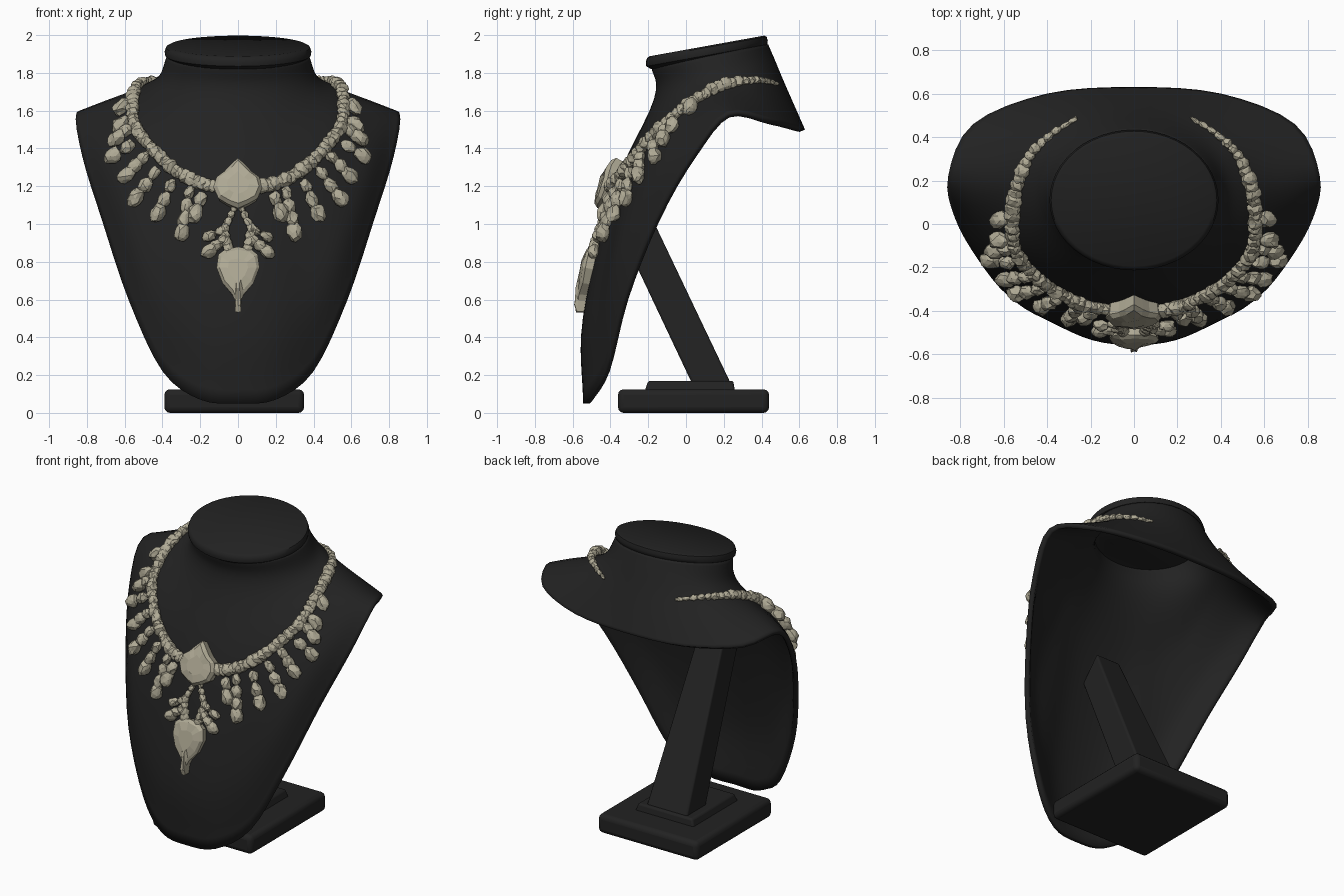
import bpy, bmesh, random
from math import sin, cos, pi, atan2
from mathutils import Vector, Matrix
from mathutils.bvhtree import BVHTree

random.seed(4)
cube = bpy.data.objects.get("Cube")
if cube:
    bpy.data.objects.remove(cube)


def material(name, colour, rough):
    m = bpy.data.materials.new(name)
    m.use_nodes = True
    m.diffuse_color = (*colour, 1)
    node = m.node_tree.nodes["Principled BSDF"]
    node.inputs["Base Color"].default_value = (*colour, 1)
    node.inputs["Roughness"].default_value = rough
    return m


BLACK = material("black velvet", (0.016, 0.016, 0.016), 0.9)
STONE = material("pale stone", (0.43, 0.40, 0.30), 0.7)


def finish(bm, name, mat, smooth=False):
    me = bpy.data.meshes.new(name)
    bm.to_mesh(me)
    bm.free()
    ob = bpy.data.objects.new(name, me)
    bpy.context.collection.objects.link(ob)
    me.materials.append(mat)
    if smooth:
        bpy.context.view_layer.objects.active = ob
        ob.select_set(True)
        bpy.ops.object.shade_smooth_by_angle(angle=0.7)
        ob.select_set(False)
    return ob


def spline(keys, steps, mirrored=False):
    """Smooth curve through the keys; mirrored ends cross x = 0 squarely."""
    p = [Vector(k) for k in keys]
    flip = Vector((-1, 1, 1))
    first = p[1] * flip if mirrored else 2 * p[0] - p[1]
    last = p[-2] * flip if mirrored else 2 * p[-1] - p[-2]
    p = [first] + p + [last]
    out = []
    for a, b, c, d in zip(p, p[1:], p[2:], p[3:]):
        for i in range(steps):
            t = i / steps
            out.append(0.5 * (2 * b + (c - a) * t + (2 * a - 5 * b + 4 * c - d) * t ** 2
                              + (3 * b - a - 3 * c + d) * t ** 3))
    return out + [p[-2]]


def loft(rings, cap=False):
    bm = bmesh.new()
    rows = [[bm.verts.new(p) for p in ring] for ring in rings]
    n = len(rows[0])
    for top, low in zip(rows, rows[1:]):
        for j in range(n):
            k = (j + 1) % n
            bm.faces.new((top[j], top[k], low[k], low[j]))
    if cap:
        bm.faces.new(rows[0])
        bm.faces.new(rows[-1])
        bmesh.ops.recalc_face_normals(bm, faces=bm.faces)
    bm.normal_update()
    return bm


def tilt(y):
    return 1.885 + (y + 0.21) * 0.18


# Bust shell: neck, collar line and outer rim joined by smooth columns
rim_keys = [(0, .63, 1.5), (.4, .6, 1.51), (.74, .46, 1.55), (.855, .22, 1.59), (.825, .03, 1.36),
            (.72, -.16, 1.02), (.58, -.33, .6), (.4, -.43, .22), (.2, -.52, .07), (0, -.545, .05)]
collar_keys = [(0, .52, 1.75), (.28, .47, 1.74), (.45, .34, 1.75), (.53, .18, 1.71), (.55, .02, 1.62),
               (.53, -.12, 1.5), (.43, -.24, 1.37), (.3, -.32, 1.26), (.16, -.37, 1.2), (0, -.385, 1.18)]
rim = spline(rim_keys, 4, True)
collar = spline(collar_keys, 4, True)
columns = []
for i, (c, r) in enumerate(zip(collar, rim)):
    a = atan2(c.x, c.y - 0.1)
    y = 0.125 + 0.31 * cos(a)
    neck_top = Vector((0.375 * sin(a), y, tilt(y) - 0.05))
    neck_base = Vector((0.425 * sin(a), 0.15 + 0.32 * cos(a), 1.765 + 0.105 * cos(a)))
    bulge = min(1, max(0, i / (len(rim) - 1) - 0.3) / 0.2)
    middle = c.lerp(r, 0.6) + Vector((0, -0.065 * bulge, 0))
    columns.append(spline([neck_top, neck_base, c, middle, r], 6))
flip = Vector((-1, 1, 1))
columns += [[p * flip for p in col] for col in columns[-2:0:-1]]
bm = loft(list(zip(*columns)))
surface = BVHTree.FromBMesh(bm)
bust = finish(bm, "bust_shell", BLACK, True)
shell = bust.modifiers.new("thickness", "SOLIDIFY")
shell.thickness = 0.03
shell.offset = -1

# Rounded tilted lip closing the neck
rings = []
for scale, dz in ((0.95, 0), (0.99, -0.008), (1.01, -0.03), (1, -0.05), (0.92, -0.07)):
    ring = []
    for j in range(48):
        a = 2 * pi * j / 48
        y = 0.11 + 0.32 * scale * cos(a)
        ring.append((0.385 * scale * sin(a), y, tilt(y) + dz))
    rings.append(ring)
finish(loft(rings, True), "neck_lip", BLACK, True)


# Stand: base, step and leaning tapered post
def frustum(name, low, high, bevel):
    """low and high: half width, (front y, z), (back y, z)."""
    rings = []
    for w, (fy, fz), (by, bz) in (high, low):
        rings.append([(-w, by, bz), (w, by, bz), (w, fy, fz), (-w, fy, fz)])
    ob = finish(loft(rings, True), name, BLACK, True)
    ob.location.x = -0.02
    mod = ob.modifiers.new("soft edges", "BEVEL")
    mod.width = bevel
    mod.segments = 3


frustum("stand_base", (.37, (-.36, 0), (.44, 0)), (.37, (-.36, .125), (.44, .125)), .03)
frustum("stand_step", (.22, (-.22, .11), (.26, .11)), (.2, (-.2, .17), (.25, .17)), .012)
frustum("stand_post", (.15, (.03, .16), (.235, .16)), (.09, (-.4, 1.07), (-.27, 1.22)), .012)


# Necklace helpers
def on_front(x, z):
    hit, normal, _, _ = surface.ray_cast(Vector((x, -2, z)), Vector((0, 1, 0)))
    return hit, normal


def pebble(bm, loc, along, normal, size):
    """Rough stone: size is length along, width across and thickness."""
    x = along.normalized()
    y = normal.cross(x).normalized()
    rot = Matrix((x, y, x.cross(y))).transposed().to_4x4()
    mat = Matrix.Translation(loc) @ rot @ Matrix.Diagonal((*size, 1))
    made = bmesh.ops.create_icosphere(bm, subdivisions=2, radius=1, matrix=mat)["verts"]
    for v in made:
        v.co = loc + (v.co - loc) * random.uniform(0.84, 1.16)


def strand(bm, start, end, count, r0, r1):
    """Stones of growing size laid over the chest in a line."""
    for i in range(count):
        t = i / max(1, count - 1)
        x = start[0] + (end[0] - start[0]) * t
        z = start[1] + (end[1] - start[1]) * t
        hit, n = on_front(x, z)
        along = Vector((end[0] - start[0], 0, end[1] - start[1]))
        along -= n * along.dot(n)
        r = r0 + (r1 - r0) * t
        pebble(bm, hit + n * r * 0.7, along, n, (r * 1.3, r * 0.95, r * 0.9))


# Chain of stones, thin at the back ends
bm = bmesh.new()
path = spline(collar_keys[1:], 5)
for side in (1, -1):
    for i, (p, q) in enumerate(zip(path, path[1:])):
        loc = p * Vector((side, 1, 1))
        along = (q - p) * Vector((side, 1, 1))
        hit, n, _, _ = surface.find_nearest(loc)
        r = min(0.036, 0.012 + 0.0025 * i) * random.uniform(0.9, 1.15)
        pebble(bm, hit + n * r * 0.6, along, n, (max(r, along.length * 0.65), r, r * 0.85))
finish(bm, "necklace_chain", STONE)

# Hanging strands fanned along the chain
hangers = [((.55, 1.67), (.60, 1.60), 2), ((.55, 1.59), (.61, 1.51), 2), ((.54, 1.52), (.63, 1.44), 3),
           ((.50, 1.45), (.65, 1.35), 3), ((.45, 1.39), (.58, 1.25), 4), ((.39, 1.33), (.53, 1.13), 4),
           ((.32, 1.27), (.42, 1.05), 4), ((.24, 1.23), (.29, .95), 5), ((.17, 1.2), (.22, 1.05), 3)]
bm = bmesh.new()
for side in (1, -1):
    for (x0, z0), (x1, z1), count in hangers:
        strand(bm, (side * x0, z0), (side * x1, z1), count, 0.026, 0.042)
finish(bm, "hanging_stones", STONE)

# Links joining the upper and lower pendants
bm = bmesh.new()
for side in (1, -1):
    strand(bm, (side * .02, 1.08), (side * .07, .97), 4, 0.018, 0.024)
    strand(bm, (side * .07, .97), (side * .05, .86), 4, 0.024, 0.03)
    strand(bm, (side * .08, .91), (side * .15, .85), 3, 0.028, 0.036)
    strand(bm, (side * .09, .96), (side * .15, .93), 2, 0.024, 0.03)
finish(bm, "pendant_links", STONE)


# Carved plaques: faceted domes laid over the chest
def plaque(name, half, centre, depth):
    outline = half + [(-x, z) for x, z in half[-2:0:-1]]
    rings = []
    for scale, lift in ((0.45, 1.1), (0.85, 0.95), (1, 0.7), (0.97, -0.1)):
        ring = []
        for x, z in outline:
            px, pz = x * scale, centre + (z - centre) * scale
            hit, n = on_front(px, pz)
            wobble = random.uniform(0.9, 1.1)
            ring.append(hit + n * depth * lift * wobble)
        rings.append(ring)
    bm = loft(rings, True)
    finish(bm, name, STONE)


plaque("upper_pendant", [(0, 1.33), (.04, 1.29), (.07, 1.26), (.11, 1.23), (.125, 1.18),
                         (.1, 1.12), (.05, 1.09), (0, 1.07)], 1.19, 0.075)
plaque("lower_pendant", [(0, .87), (.07, .855), (.1, .83), (.11, .76), (.08, .68),
                         (.03, .62), (.017, .59), (.015, .53), (0, .525)], .75, 0.055)
